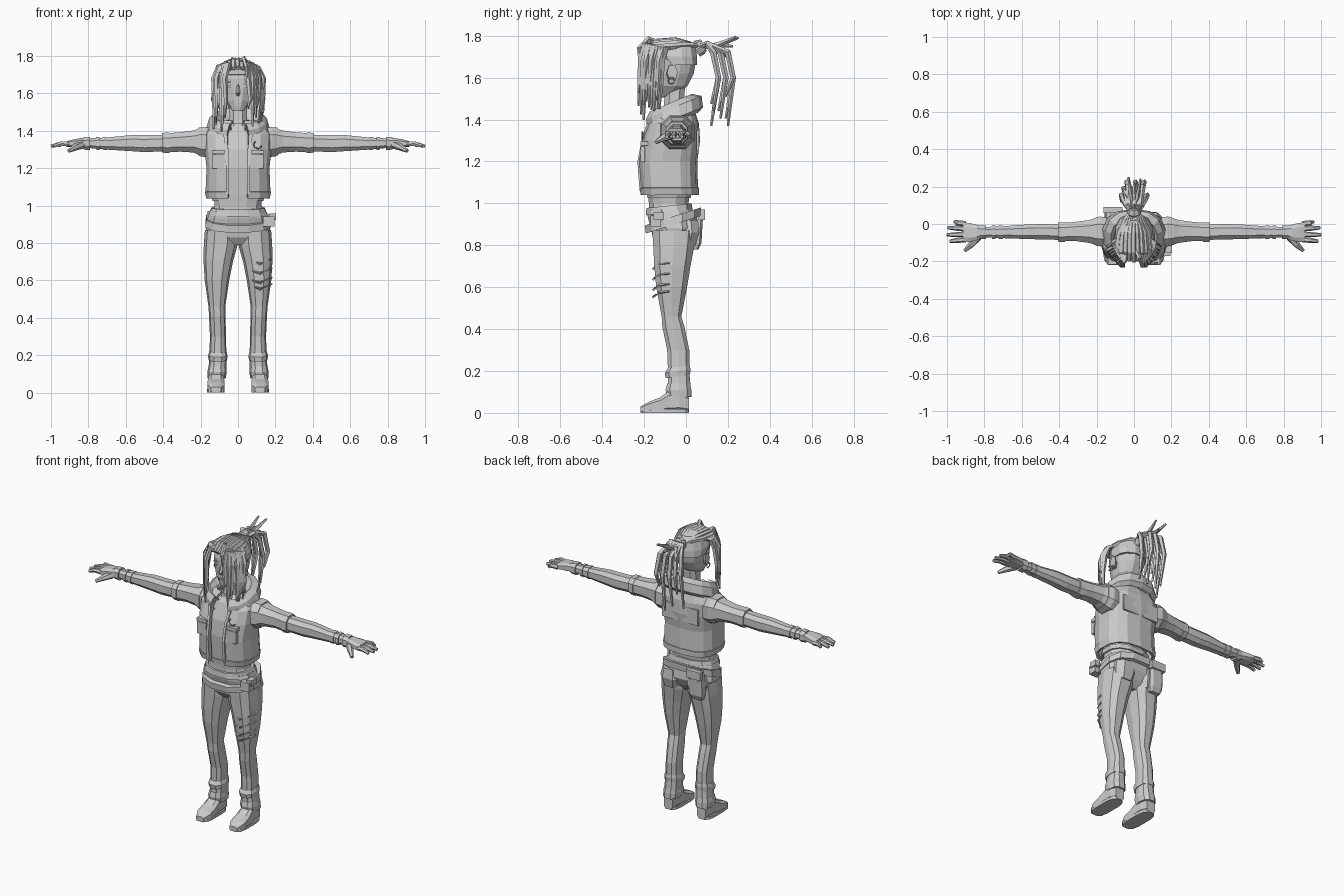
import bpy, bmesh, math, random
from mathutils import Vector

random.seed(4)
grey = bpy.data.materials.new("plain_grey")
grey.diffuse_color = (0.6, 0.6, 0.6, 1)


def skin(name, rings, closed=True, caps=True, thick=0):
    """Bridge a list of point rings into a flat-shaded mesh."""
    bm = bmesh.new()
    vs = [[bm.verts.new(p) for p in r] for r in rings]
    n = len(rings[0])
    for a, b in zip(vs, vs[1:]):
        for i in range(n if closed else n - 1):
            j = (i + 1) % n
            bm.faces.new((a[i], a[j], b[j], b[i]))
    if closed and caps:
        bm.faces.new(vs[0])
        bm.faces.new(vs[-1])
    bmesh.ops.recalc_face_normals(bm, faces=bm.faces)
    me = bpy.data.meshes.new(name)
    bm.to_mesh(me)
    bm.free()
    ob = bpy.data.objects.new(name, me)
    bpy.context.collection.objects.link(ob)
    me.materials.append(grey)
    if thick:
        m = ob.modifiers.new("thickness", 'SOLIDIFY')
        m.thickness = thick
        m.offset = 0
    return ob


def spow(v, e):
    return math.copysign(abs(v) ** e, v)


def loft(name, axis, rows, n=10, e=0.8, s=1, thick=0, gap=0, tilt=0, caps=True):
    """Rows are (position, a0, a1, b0, b1) bounds across the axis; gap opens the front."""
    rings = []
    for p, a0, a1, b0, b1 in rows:
        ring = []
        for i in range(n):
            t = gap + (2 * math.pi - 2 * gap) * i / (n - 1) if gap else 2 * math.pi * (i + .5) / n
            a = (a0 + a1) / 2 + (a1 - a0) / 2 * spow(math.sin(t), e)
            b = (b0 + b1) / 2 - (b1 - b0) / 2 * spow(math.cos(t), e)
            v = {'x': (p, a, b), 'y': (a, p, b), 'z': (a, b, p + tilt * (b + .07))}[axis]
            ring.append(Vector((v[0] * s, v[1], v[2])))
        rings.append(ring)
    return skin(name, rings, not gap, caps, thick)


def tube(name, pts, radii, n=5, flat=1.0):
    """Tapered tube along a path of points."""
    pts = [Vector(p) for p in pts]
    rings = []
    for i, p in enumerate(pts):
        d = (pts[min(i + 1, len(pts) - 1)] - pts[max(i - 1, 0)]).normalized()
        ref = Vector((1, 0, 0)) if abs(d.x) < .8 else Vector((0, 1, 0))
        u = (ref - d * ref.dot(d)).normalized()
        w = d.cross(u)
        rings.append([p + radii[i] * (u * math.cos(6.2832 * k / n) + w * flat * math.sin(6.2832 * k / n))
                      for k in range(n)])
    return skin(name, rings)


def box(name, c, size, s=1):
    x, y, z = c
    a, b, h = (v / 2 for v in size)
    return skin(name, [[Vector((s * (x + i * a), y + j * b, z + k * h))
                        for i, j in ((-1, -1), (1, -1), (1, 1), (-1, 1))] for k in (-1, 1)])


# Torso, hips and belt
loft("torso", 'z', [(.93, -.15, .15, -.18, .03), (1.0, -.128, .128, -.18, .015), (1.06, -.135, .135, -.185, .02),
                    (1.2, -.145, .145, -.195, .03), (1.3, -.14, .14, -.185, .03), (1.4, -.11, .11, -.15, .02),
                    (1.44, -.06, .06, -.12, 0)], 12)
loft("hips", 'z', [(.79, -.08, .08, -.13, 0), (.83, -.165, .165, -.16, .035), (.88, -.178, .178, -.17, .06),
                   (.93, -.168, .168, -.185, .055), (.97, -.155, .155, -.19, .035)], 12)
loft("waistband", 'z', [(.955, -.16, .16, -.195, .035), (.99, -.145, .145, -.192, .03)], 12, tilt=.1)
loft("belt", 'z', [(.895, -.18, .18, -.195, .072), (.935, -.174, .174, -.2, .075)], 12, tilt=.32)
box("belt_buckle", (.165, -.145, .915), (.06, .05, .055))
box("belt_end", (.185, -.13, .94), (.035, .05, .035))
loft("back_pouch", 'z', [(.78, -.15, -.075, .02, .06), (.81, -.16, -.065, .02, .075), (.9, -.16, -.065, .02, .08),
                         (.96, -.15, -.075, .02, .085)], 8, .5)
box("pouch_flap", (-.112, .075, .945), (.1, .03, .05))
loft("shirt_hem", 'z', [(1.025, -.14, .14, -.187, .025), (1.05, -.145, .145, -.19, .03)], 12)

# Cropped open jacket with collar, pockets and hem
loft("jacket", 'z', [(1.045, -.16, .16, -.205, .05), (1.08, -.167, .167, -.212, .05), (1.2, -.162, .162, -.222, .047),
                     (1.3, -.172, .172, -.205, .06), (1.38, -.175, .175, -.175, .055), (1.425, -.14, .14, -.145, .04),
                     (1.45, -.09, .09, -.12, .02)], 15, .72, thick=.014, gap=.2)
loft("jacket_hem", 'z', [(1.04, -.165, .165, -.212, .056), (1.075, -.172, .172, -.218, .056)], 15, .72, thick=.012, gap=.2)
loft("hood_collar", 'z', [(1.385, -.145, .145, -.16, .055), (1.4, -.165, .165, -.185, .075), (1.45, -.15, .15, -.19, .07),
                          (1.475, -.125, .125, -.175, .03), (1.43, -.095, .095, -.14, .0)], 13, .85, thick=.012, gap=.3, tilt=.42)
for s in (-1, 1):
    loft("jacket_edge", 'z', [(1.06, .047, .067, -.225, -.19), (1.2, .047, .067, -.235, -.2), (1.3, .05, .068, -.215, -.185),
                              (1.38, .06, .08, -.19, -.16)], 4, .6, s)
    box("pocket_flap", (.105, -.2, 1.285), (.07, .035, .02), s)
    box("pocket", (.105, -.207, 1.235), (.064, .022, .075), s)
    box("back_panel", (.07, .055, 1.3), (.11, .012, .1), s)
tube("chest_emblem", [(.105 + .022 * math.cos(t), -.208, 1.325 + .022 * math.sin(t)) for t in (2.2, 3, 4, 5, 6)], [.004] * 5, 4)

# Neck, necklaces and head
loft("neck", 'z', [(1.38, -.065, .065, -.12, .0), (1.45, -.05, .05, -.11, -.01), (1.58, -.05, .05, -.1, 0)], 8, tilt=-.1)
for z, r in ((1.39, .075), (1.425, .064)):
    loft("necklace", 'z', [(z, -r, r, -.14, .01), (z + .014, -r, r, -.136, .01)], 10, .9)
loft("head", 'z', [(1.505, -.03, .03, -.155, -.1), (1.525, -.045, .045, -.16, -.04), (1.56, -.072, .072, -.165, .01),
                   (1.62, -.088, .088, -.168, .04), (1.68, -.095, .095, -.17, .05), (1.73, -.085, .085, -.155, .045),
                   (1.765, -.045, .045, -.11, .01)], 12, .85)
tube("nose", [(0, -.163, 1.645), (0, -.178, 1.6), (0, -.165, 1.59)], [.007, .012, .008], 4)
box("mouth", (0, -.163, 1.556), (.036, .012, .008))
for s in (-1, 1):
    box("eye", (.035, -.163, 1.637), (.03, .009, .01), s)
    box("eyebrow", (.035, -.165, 1.66), (.038, .009, .007), s)
    loft("ear", 'x', [(.08, -.095, -.055, 1.59, 1.65), (.105, -.09, -.04, 1.585, 1.665)], 6, s=s)
    tube("earring", [(s * .108, -.07 + .016 * math.cos(t), 1.585 + .016 * math.sin(t)) for t in range(7)], [.004] * 7, 4)

# Hair: cap, swept ridges, hanging locks and ponytail
loft("hair_cap", 'z', [(1.66, -.1, .1, -.12, .055), (1.7, -.102, .102, -.165, .056), (1.745, -.085, .085, -.165, .05),
                       (1.775, -.045, .045, -.12, .02)], 12, .85)
for i in range(-4, 5):
    x = i * .022
    h = -.35 * x * x / .1
    tube("swept_lock", [(x * 1.05, -.2 + abs(x) * .3, 1.735 + h), (x, -.15, 1.77 + h), (x * .9, -.05, 1.778 + h),
                        (x * .5, .03, 1.757), (x * .2, .065, 1.745)], [.013, .016, .016, .013, .009], 5)
for s in (-1, 1):
    for i in range(9):
        f = i / 8
        x, y = s * (.062 + .065 * math.sin(f * 1.57)), -.215 + .1 * f
        zb = random.uniform(1.39, 1.5) + (.05 if i == 0 else 0)
        j = random.uniform(-.012, .012)
        tube("hanging_lock", [(x * .5, -.12 + .05 * f, 1.755), (x * .85, y + .015, 1.755 - .02 * f), (x + j, y, 1.68),
                              (x * 1.05, y - .005, 1.57), (x + j, y - .012, zb)], [.012, .015, .015, .013, .005], 5)
tube("loose_lock_tip", [(.0, -.12, 1.765), (.03, -.18, 1.785), (.045, -.225, 1.74), (.05, -.22, 1.66)], [.01, .013, .011, .005])
tube("hair_tie", [(0, .045, 1.725), (0, .065, 1.745), (0, .085, 1.755)], [.034, .04, .03], 8)
for i in range(10):
    x = (i - 4.5) * .013
    reach = .12 + .035 * (i % 3)
    tube("ponytail_lock", [(x * .3, .06, 1.745), (x * .7, .1, 1.762), (x, reach + .01, 1.72), (x * 1.2, reach + .035, 1.6),
                           (x * 1.15, reach + .01 * (i % 2), 1.37 + .035 * (i * 3 % 5))], [.012, .015, .016, .014, .006])
for x, y, z in ((-.03, .25, 1.79), (.035, .24, 1.795), (.0, .225, 1.75), (-.06, .19, 1.7)):
    tube("upturned_lock", [(0, .07, 1.745), (x * .5, .15, 1.755), (x, y, z)], [.013, .014, .006])

for s in (-1, 1):
    # Arms: sleeve, forearm, wrist bands, hand
    loft("sleeve", 'x', [(.12, -.13, .035, 1.25, 1.415), (.18, -.125, .045, 1.255, 1.425), (.24, -.105, .025, 1.28, 1.405),
                         (.31, -.095, .015, 1.285, 1.395), (.39, -.095, .008, 1.28, 1.39)], 8, s=s)
    loft("sleeve_band", 'x', [(.19, -.125, .045, 1.255, 1.425), (.215, -.115, .035, 1.265, 1.42)], 8, s=s)
    loft("sleeve_cuff", 'x', [(.37, -.1, .012, 1.277, 1.394), (.405, -.098, .01, 1.28, 1.392)], 8, s=s)
    loft("forearm", 'x', [(.38, -.088, .0, 1.288, 1.382), (.5, -.085, .002, 1.283, 1.38), (.57, -.083, 0, 1.288, 1.38),
                          (.7, -.078, -.01, 1.297, 1.366), (.82, -.072, -.015, 1.308, 1.36)], 8, s=s)
    for x, w in ((.7, .025), (.74, .02), (.79, .035)):
        loft("wrist_band", 'x', [(x, -.083, -.006, 1.294, 1.37), (x + w, -.081, -.007, 1.297, 1.368)], 8, s=s)
    loft("palm", 'x', [(.8, -.072, -.015, 1.308, 1.36), (.84, -.09, -.002, 1.308, 1.362), (.88, -.1, .008, 1.31, 1.355),
                       (.915, -.098, .012, 1.312, 1.345)], 8, .7, s)
    for y0, y1, x1 in ((-.083, -.092, .985), (-.055, -.058, 1.0), (-.025, -.02, .995), (.001, .012, .96)):
        tube("finger", [(s * .9, y0, 1.329), (s * .945, (y0 + y1) / 2, 1.331), (s * x1, y1, 1.318)], [.015, .014, .009], 6)
    tube("thumb", [(s * .835, -.07, 1.325), (s * .87, -.11, 1.312), (s * .905, -.143, 1.292)], [.022, .018, .01], 6)

    # Legs, cuffs and shoes
    loft("trouser_leg", 'z', [(.87, .0, .177, -.165, .05), (.79, .002, .183, -.16, .042), (.7, .027, .184, -.155, .025),
                              (.6, .047, .178, -.145, .008), (.46, .068, .158, -.118, -.02), (.41, .067, .155, -.115, -.005),
                              (.3, .064, .15, -.092, .018), (.2, .062, .153, -.088, .018), (.1, .062, .16, -.09, .026)], 10, s=s)
    loft("trouser_cuff", 'z', [(.075, .066, .162, -.092, .03), (.11, .06, .164, -.1, .028), (.14, .064, .158, -.092, .022)], 10, s=s)
    loft("ankle_fold", 'z', [(.17, .058, .158, -.1, .022), (.195, .056, .16, -.104, .024), (.215, .062, .154, -.09, .02)], 10, s=s, tilt=.15)
    loft("seat", 'z', [(.8, .03, .15, -.08, .05), (.86, .01, .165, -.08, .068), (.92, .02, .15, -.08, .062)], 8, s=s)
    loft("shoe", 'y', [(.014, .085, .148, .0, .085), (-.03, .075, .158, .0, .115), (-.085, .073, .16, .0, .105),
                       (-.125, .07, .165, .0, .075), (-.175, .07, .165, .0, .055), (-.216, .09, .145, .0, .032)], 8, .6, s)
    loft("shoe_sole", 'z', [(.0, .07, .166, -.218, .014), (.018, .07, .166, -.218, .014)], 12, .6, s)

# Torn slits on one knee
for z, w in ((.7, .07), (.65, .1), (.6, .1), (.565, .07)):
    tube("torn_slit", [(.125 - w / 2, -.144, z), (.12, -.156, z - .012), (.165, -.125, z + .01), (.182, -.08, z + .015)], [.004, .007, .007, .004], 4)
